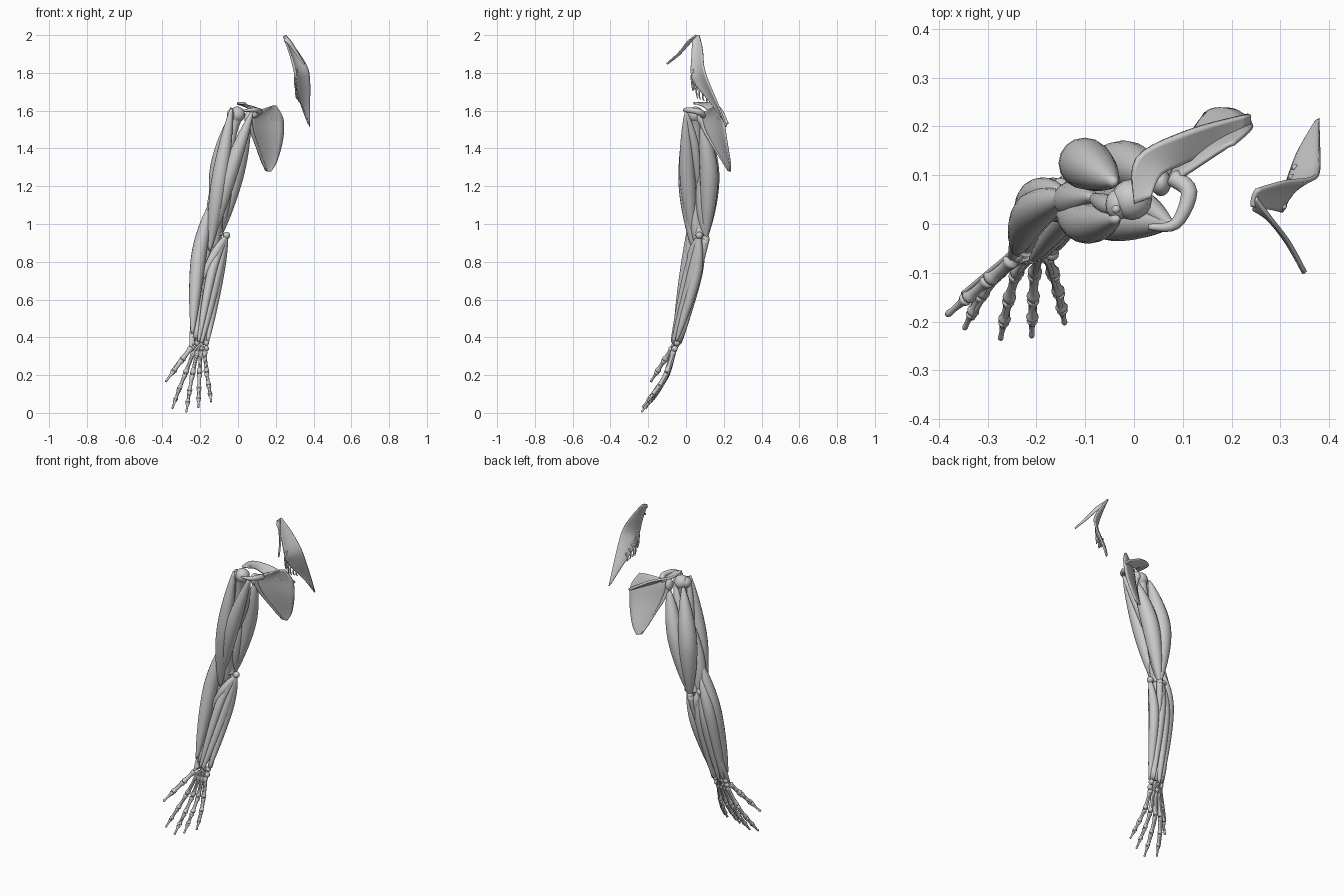
import bpy, bmesh, math
from mathutils import Vector

if "Cube" in bpy.data.objects:
    bpy.data.objects.remove(bpy.data.objects["Cube"])

V = Vector


def spline(pts, steps):
    """Smooth path through points of any dimension."""
    P = [V(p) for p in pts]
    out = []
    for i in range(len(P) - 1):
        b, c = P[i], P[i + 1]
        m0 = (c - P[max(i - 1, 0)]) / 2
        m1 = (P[min(i + 2, len(P) - 1)] - b) / 2
        for s in range(steps):
            t = s / steps
            h = t * t * (3 - 2 * t)
            out.append(b.lerp(c, h) + m0 * (t * (1 - t) ** 2) - m1 * (t * t * (1 - t)))
    return out + [P[-1]]


def finish(name, bm):
    bmesh.ops.recalc_face_normals(bm, faces=bm.faces)
    for f in bm.faces:
        f.smooth = True
    me = bpy.data.meshes.new(name)
    bm.to_mesh(me)
    bm.free()
    ob = bpy.data.objects.new(name, me)
    bpy.context.collection.objects.link(ob)
    return ob


def tube(name, path, radii, flat=1, ref=(0, 1, 0), n=12):
    """Closed round-section body along a path."""
    bm = bmesh.new()
    rings = []
    last = len(path) - 1
    for i, p in enumerate(path):
        t = (path[min(i + 1, last)] - path[max(i - 1, 0)]).normalized()
        u = V(ref).cross(t).normalized() * radii[i]
        v = t.cross(u) * flat
        rings.append([bm.verts.new(p + u * math.cos(k * math.tau / n) + v * math.sin(k * math.tau / n))
                      for k in range(n)])
    for A, B in zip(rings, rings[1:]):
        for k in range(n):
            bm.faces.new((A[k - 1], A[k], B[k], B[k - 1]))
    bm.faces.new(rings[0])
    bm.faces.new(rings[-1])
    return finish(name, bm)


def loft(name, *pts, **kw):
    path = spline(pts, 5)
    return tube(name, [p.to_3d() if len(p) == 3 else V(p[:3]) for p in path], [p[3] for p in path], **kw)


def muscle(name, origin, belly, insertion, flat=1):
    """Spindle: thin tendons, thickest at the belly point (x, y, z, radius)."""
    path = spline([origin, belly[:3], insertion], 10)
    tube(name, path, [.007 + (belly[3] - .007) * math.sin(math.pi * i / 20) ** 1.1 for i in range(21)], flat, n=16)


def bone(name, a, b, r, tip=False):
    """Shaft with a knob at each end; a fingertip bone narrows."""
    path = [V(a).lerp(V(b), .03 + .94 * k / 12) for k in range(13)]
    tube(name, path, [r * (.62 + .6 * abs(1 - k / 6) ** 3) * (.7 if k in (0, 12) else 1)
                      * (1 - .045 * k if tip else 1) for k in range(13)])


def sheet(name, rows, thick, bulge):
    """Curved plate between left and right edge points."""
    m = 8
    bm = bmesh.new()
    grid = []
    for p in spline(rows, 5):
        a, b = V(p[:3]), V(p[3:])
        grid.append([bm.verts.new(a.lerp(b, k / m) + V(bulge) * math.sin(math.pi * k / m) * (b - a).length)
                     for k in range(m + 1)])
    for A, B in zip(grid, grid[1:]):
        for k in range(m):
            bm.faces.new((A[k], A[k + 1], B[k + 1], B[k]))
    mod = finish(name, bm).modifiers.new("thickness", "SOLIDIFY")
    mod.thickness, mod.offset = thick, 0


def ball(name, pos, r, sx=1, sz=1):
    bm = bmesh.new()
    bmesh.ops.create_uvsphere(bm, u_segments=16, v_segments=10, radius=r)
    for v in bm.verts:
        v.co = V(pos) + V((v.co.x * sx, v.co.y, v.co.z * sz))
    finish(name, bm)


# Landmarks shared by bones and muscles
shoulder, elbow = V((-.005, .05, 1.58)), V((-.108, .072, .94))
socket, hook = V((.055, .085, 1.56)), V((.075, .0, 1.595))
inner, outer, point = V((-.06, .07, .94)), V((-.15, .075, .945)), V((-.102, .105, .92))
wrist = V((-.204, -.048, .37))
thumb_side, little_side, palm = V((-.038, -.01, .02)), V((.038, .01, .01)), V((.01, -.022, 0))
back = V((-.005, .018, 0))

# Shoulder blade
sheet("scapula_blade", [(.185, .155, 1.625, .205, .165, 1.625), (.075, .085, 1.575, .24, .197, 1.555),
                        (.078, .11, 1.475, .238, .213, 1.45), (.122, .19, 1.335, .208, .232, 1.335),
                        (.15, .228, 1.28, .175, .235, 1.278)], .009, (-.04, .07, 0))
sheet("scapula_spine", [(.237, .225, 1.535, .235, .2, 1.53), (.11, .19, 1.607, .11, .13, 1.58),
                        (.005, .135, 1.636, .055, .1, 1.62), (.0, .04, 1.64, .035, .055, 1.64)], .013, (0, 0, 0))
loft("scapula_border", (*socket, .022), (.078, .11, 1.475, .01), (.148, .225, 1.285, .006))
ball("shoulder_socket", socket, .028, .75, 1.3)
loft("coracoid_process", (.08, .095, 1.575, .018), (.113, .065, 1.595, .017), (.085, .0, 1.604, .012),
     (.03, -.006, 1.6, .006), ref=(0, 0, 1))

# Long bones and joint knobs
ball("humerus_head", shoulder, .042)
ball("humerus_tubercle", shoulder + V((-.028, -.01, 0)), .032, .8)
loft("humerus", (*shoulder, .035), (-.035, .055, 1.45, .022), (-.1, .07, 1.05, .021), (*elbow, .032))
ball("inner_elbow_knob", inner, .019)
ball("outer_elbow_knob", outer, .02)
ball("elbow_point", point, .019, 1, 1.5)
loft("ulna", (*point, .02), (-.125, .067, .75, .014), (*(wrist + little_side), .014))
ball("radius_head", (-.152, .06, .905), .019)
loft("radius", (-.152, .06, .9, .015), (-.19, .03, .7, .013), (-.22, -.045, .395, .024))

# Upper arm muscles
muscle("biceps_long_head", shoulder + V((-.03, -.04, .03)), (-.1, .003, 1.22, .043), (-.15, .04, .86))
muscle("biceps_short_head", hook, (-.05, .008, 1.25, .042), (-.135, .035, .93))
muscle("coracobrachialis", hook, (.012, .048, 1.4, .024), (-.06, .065, 1.2))
muscle("brachialis", (-.085, .055, 1.34), (-.12, .05, 1.08, .046), (-.12, .065, .86), .85)
muscle("triceps_long_head", socket + V((.005, 0, -.02)), (-.018, .122, 1.26, .049), point)
muscle("triceps_lateral_head", (-.04, .085, 1.57), (-.1, .124, 1.26, .053), point)
muscle("triceps_medial_head", (-.03, .08, 1.3), (-.08, .09, 1.1, .037), point)
muscle("outer_shoulder_cord", shoulder + V((-.03, -.02, .035)), (-.057, .04, 1.48, .02), (-.085, .055, 1.3))

# Forearm muscles, thumb side then back
muscle("brachioradialis", (-.14, .055, 1.12), (-.208, .022, .83, .04), wrist + thumb_side + V((0, 0, .03)), 1.05)
muscle("radial_wrist_extensor", (-.15, .07, 1.03), (-.203, .052, .8, .036), wrist + thumb_side * .6 + back)
muscle("long_thumb_abductor", (-.18, .04, .67), (-.223, -.005, .51, .022), (-.25, -.07, .345), .8)
muscle("finger_extensor", outer, (-.177, .058, .75, .029), wrist + back)
muscle("ulnar_wrist_extensor", outer + V((.01, .012, 0)), (-.143, .062, .74, .026), wrist + little_side + back * .5)
muscle("elbow_corner_muscle", outer + V((.01, .012, 0)), (-.13, .095, .88, .018), (-.125, .08, .8), .6)

# Forearm muscles, inner side
muscle("ulnar_wrist_flexor", inner, (-.103, .053, .73, .029), wrist + little_side + palm * .6)
muscle("radial_wrist_flexor", inner, (-.135, .015, .76, .025), wrist + thumb_side * .4 + palm)
muscle("round_pronator", inner, (-.125, .025, .84, .022), (-.2, .018, .69), .8)
muscle("finger_flexor", inner, (-.128, .027, .68, .033), wrist + palm)

# Wrist bones, two rows of four
for j in range(8):
    row, k = divmod(j, 4)
    ball(f"carpal_{j}", (-.24 + .024 * k, -.052 - .011 * row + .003 * (k % 2), .37 - .03 * row), .016, .9)

# Fingers: metacarpal, three phalanges and a tendon on each side
tips = {"index": (-.348, -.215, .023), "middle": (-.274, -.237, .003),
        "ring": (-.21, -.232, .028), "little": (-.142, -.205, .058)}
for j, (name, tip) in enumerate(tips.items()):
    tip = V(tip)
    base = V((-.232 + .018 * j, -.065, .33))
    knuckle = V((-.28 + .038 * j, -.102, .2 + .2 * tip.z))
    bend = V((0, .01, .005))
    joints = [base, knuckle, knuckle.lerp(tip, .47) + bend, knuckle.lerp(tip, .76) + bend * .6, tip]
    for i in range(4):
        bone(f"{name}_bone_{i}", joints[i], joints[i + 1], .0155 - .001 * i, i == 3)
    for side, off in (("extensor", 1), ("flexor", -1)):
        pts = [wrist + (back if off > 0 else palm)] + [q + V((0, .012, .004)) * off for q in joints[:4]]
        loft(f"{name}_{side}_tendon", *[(*q, .005) for q in pts], n=8)

# Thumb
root, end = V((-.248, -.072, .345)), V((-.384, -.187, .164))
for i, (s, e) in enumerate(((0, .36), (.36, .69), (.69, 1))):
    bone(f"thumb_bone_{i}", root.lerp(end, s), root.lerp(end, e), .018 - .0015 * i, i == 2)
loft("thumb_tendon", (-.235, -.035, .41, .005), *[(*(root.lerp(end, s) + V((-.008, .01, .005))), .0045) for s in (0, .36, .7)], n=8)

# Detached flat torso muscle with front strand and hanging fringe
rows = [(.243, .035, 1.99, .252, .07, 2), (.278, .03, 1.89, .31, .086, 1.922), (.302, .028, 1.79, .365, .093, 1.835),
        (.306, .055, 1.73, .38, .115, 1.76), (.335, .14, 1.63, .38, .178, 1.61), (.372, .203, 1.535, .38, .213, 1.515)]
sheet("torso_muscle_sheet", rows, .009, (-.08, .06, 0))
sheet("torso_front_strand", [(.243, .03, 1.97, .25, .055, 2), (.275, .01, 1.945, .28, .012, 1.97),
                             (.313, -.038, 1.892, .318, -.038, 1.908),
                             (.348, -.1, 1.845, .352, -.1, 1.852)], .008, (0, 0, 0))
for i, p in enumerate(spline([r[:3] for r in rows[2:5]], 5)[:9]):
    drop = .045 + .012 * (i * 3 % 4) - .003 * i
    loft(f"torso_fringe_{i}", (*(p + V((.006, .008, .03))), .006), (*(p - V((0, 0, drop * .4))), .005),
         (*(p + V((.004, .006, -drop))), .003), n=6)
